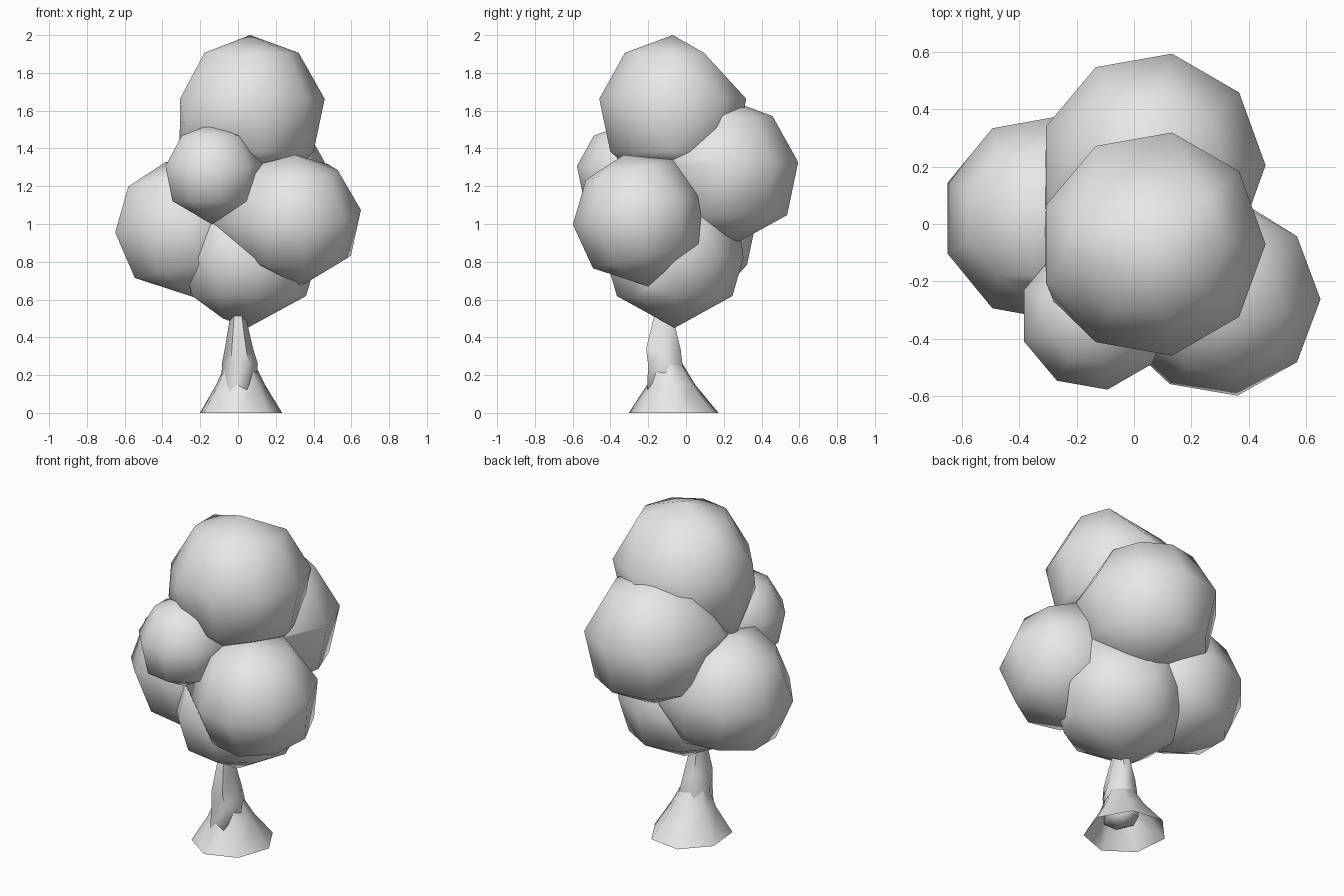
import bpy, bmesh
from math import sin, cos, radians, tau
from mathutils import Matrix, Vector

cube = bpy.data.objects.get("Cube")
if cube:
    bpy.data.objects.remove(cube)

GREY = (0.8, 0.8, 0.8, 1)
mat = bpy.data.materials.new("light_grey")
mat.use_nodes = True
mat.diffuse_color = GREY
bsdf = next(n for n in mat.node_tree.nodes if n.type == 'BSDF_PRINCIPLED')
bsdf.inputs["Base Color"].default_value = GREY


def finish(name, bm):
    """Turn a bmesh into a smooth-shaded object."""
    for f in bm.faces:
        f.smooth = True
    mesh = bpy.data.meshes.new(name)
    bm.to_mesh(mesh)
    bm.free()
    mesh.materials.append(mat)
    obj = bpy.data.objects.new(name, mesh)
    bpy.context.collection.objects.link(obj)
    return obj


def foliage(name, centre, radius, joints, tilt=0, axis='Y', latitudes=(-33, 9, 50), skip=()):
    """Nine-sided ball, stretched to the joints it shares with its neighbours."""
    ball = [Vector((0, 0, 1)), Vector((0, 0, -1))]
    for lat in map(radians, latitudes):
        for i in range(9):
            a = tau * i / 9
            if lat < 0.8 or i not in skip:
                ball.append(Vector((cos(lat) * cos(a), cos(lat) * sin(a), sin(lat))))
    turn = Matrix.Rotation(radians(tilt), 3, axis)
    bm = bmesh.new()
    for p in ball:
        bm.verts.new(Vector(centre) + turn @ p * radius)
    for p in joints:
        bm.verts.new(p)
    hull = bmesh.ops.convex_hull(bm, input=bm.verts[:])
    loose = {v for v in hull["geom_interior"] + hull["geom_unused"]
             if isinstance(v, bmesh.types.BMVert)}
    bmesh.ops.delete(bm, geom=list(loose), context='VERTS')
    bmesh.ops.recalc_face_normals(bm, faces=bm.faces[:])
    return finish(name, bm)


def loft(name, rings, sides, phase=0, bottom=None):
    """Skin rings of (x, y, z, rx, ry), bottom first."""
    bm = bmesh.new()
    angles = [tau * i / sides + phase for i in range(sides)]
    loops = [[bm.verts.new((x + rx * cos(a), y + ry * sin(a), z)) for a in angles]
             for x, y, z, rx, ry in rings]
    for lo, hi in zip(loops, loops[1:]):
        for i in range(sides):
            j = (i + 1) % sides
            bm.faces.new((lo[i], lo[j], hi[j], hi[i]))
    if bottom:
        tip = bm.verts.new(bottom)
        for i in range(sides):
            bm.faces.new((loops[0][(i + 1) % sides], loops[0][i], tip))
    return finish(name, bm)


# Joints where neighbouring foliage balls meet
front_low = (-0.14, -0.31, 1.01)
front_mid = (0.13, -0.33, 1.32)
left_high = (0.36, -0.07, 1.34)
left_low = (0.37, 0.08, 1.04)
left_base = (0.33, -0.20, 0.67)
back_low = (0.0, 0.29, 0.94)
back_base = (-0.14, 0.22, 0.69)
right_high = (-0.31, -0.02, 1.27)
right_base = (-0.22, -0.12, 0.63)

# Foliage
foliage("foliage_top", (0.064, -0.07, 1.60), 0.40,
        [front_mid, left_high, right_high, (-0.28, -0.27, 1.49), (-0.13, -0.33, 1.51)],
        skip=(2, 3))
foliage("foliage_back", (0.064, 0.205, 1.265), 0.40,
        [left_high, left_low, back_low, right_high])
foliage("foliage_left", (0.30, -0.25, 1.02), 0.355,
        [front_low, front_mid, left_high, left_low, left_base], tilt=13, axis='X')
foliage("foliage_right", (-0.305, 0.02, 0.97), 0.367,
        [front_low, back_low, back_base, right_high, right_base, (-0.34, -0.18, 1.3)],
        tilt=-12)
foliage("foliage_front", (-0.138, -0.32, 1.265), 0.265, [front_low, front_mid])
foliage("foliage_bottom", (0.05, -0.06, 0.82), 0.37,
        [front_low, left_low, left_base, back_low, back_base, right_base, (-0.08, -0.14, 0.50)],
        tilt=180, axis='X', latitudes=(-40, 0, 33))

# Trunk: an open flared foot with a bent stem rising through it
foot = loft("trunk_foot", [(0.01, -0.06, 0, 0.225, 0.245),
                           (0.01, -0.075, 0.15, 0.133, 0.13),
                           (0.01, -0.10, 0.30, 0.06, 0.06)], 7, phase=0.1)
stem = loft("trunk_stem", [(0.0, -0.11, 0.10, 0.09, 0.11),
                           (0.01, -0.11, 0.26, 0.095, 0.105),
                           (0.005, -0.12, 0.34, 0.075, 0.105),
                           (0.0, -0.12, 0.50, 0.043, 0.06),
                           (0.0, -0.11, 0.62, 0.03, 0.04)], 6, bottom=(0, -0.11, 0.06))

bpy.ops.object.select_all(action='DESELECT')
for obj in (foot, stem):
    obj.select_set(True)
    bpy.context.view_layer.objects.active = obj
bpy.ops.object.shade_smooth_by_angle(angle=radians(65))
